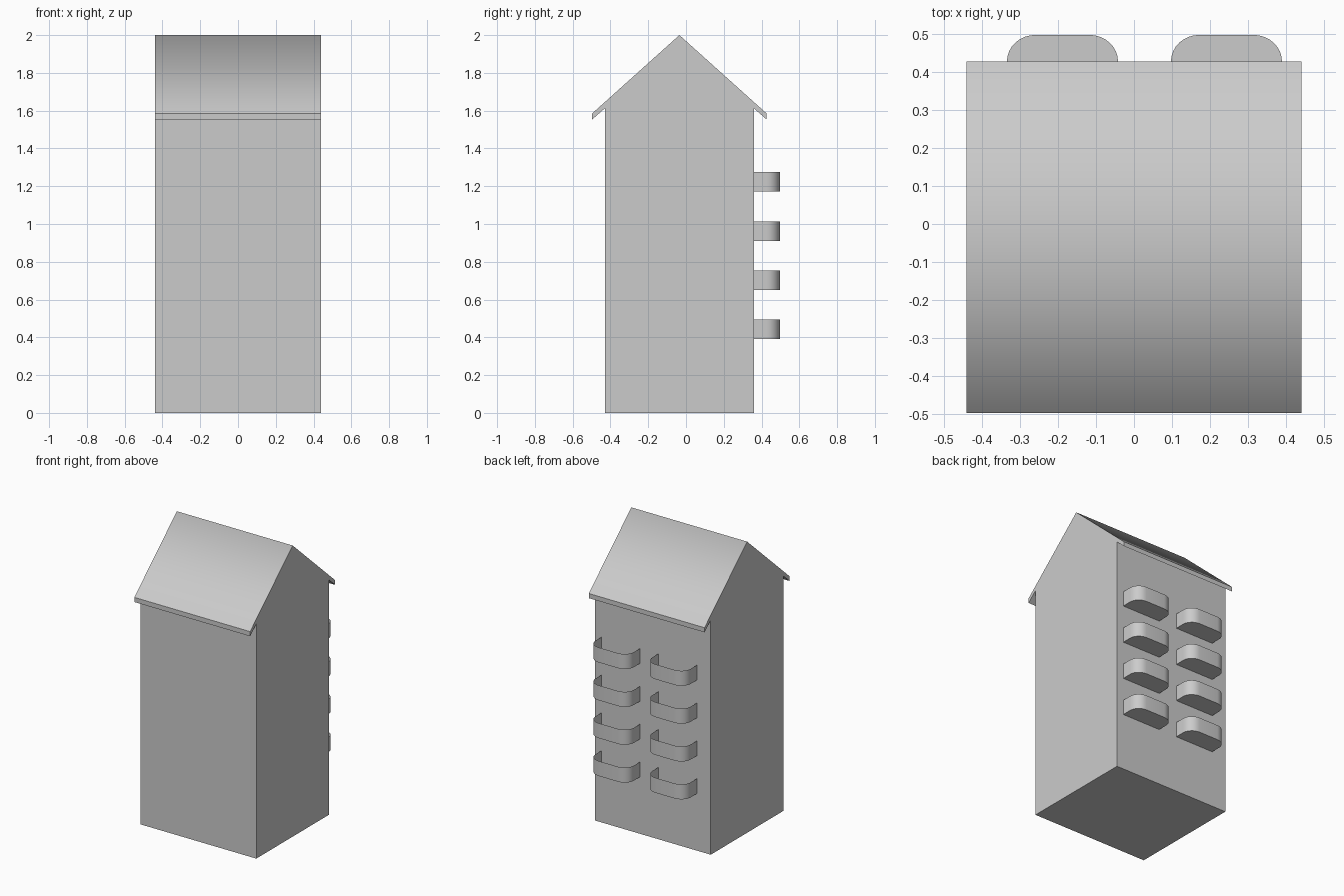
import bpy, bmesh, math

if "Cube" in bpy.data.objects:
    bpy.data.objects.remove(bpy.data.objects["Cube"])

HALF_W = 0.44          # half width of the house along x
BACK_Y = 0.36          # back wall


def make_object(name, bm):
    mesh = bpy.data.meshes.new(name)
    bm.to_mesh(mesh)
    bm.free()
    obj = bpy.data.objects.new(name, mesh)
    bpy.context.collection.objects.link(obj)
    return obj


# House: walls, overhanging eaves and gable roof as one side profile (y, z) swept along x
profile = [(-0.43, 0), (BACK_Y, 0), (BACK_Y, 1.612), (0.427, 1.553), (0.427, 1.585),
           (-0.035, 2.0), (-0.497, 1.585), (-0.497, 1.553), (-0.43, 1.612)]
bm = bmesh.new()
end = bm.faces.new([bm.verts.new((-HALF_W, y, z)) for y, z in profile])
swept = bmesh.ops.extrude_face_region(bm, geom=[end], use_keep_orig=True)["geom"]
for v in swept:
    if isinstance(v, bmesh.types.BMVert):
        v.co.x = HALF_W
bmesh.ops.recalc_face_normals(bm, faces=bm.faces)
# Only the two roof slopes blend softly across the ridge
for e in bm.edges:
    e.smooth = all(v.co.z > 1.99 for v in e.verts)
for f in bm.faces:
    f.smooth = f.normal.z > 0.3
make_object("house_body", bm)


# Balcony: thin rounded parapet open at the top, with a floor
def balcony(name, cx, z0, half=0.146, depth=0.137, height=0.103, rx=0.075, ry=0.07, steps=8):
    right = [(half, 0)]
    for i in range(steps + 1):
        a = math.pi / 2 * i / steps
        right.append((half - rx + rx * math.cos(a), depth - ry + ry * math.sin(a)))
    outline = right + [(-x, y) for x, y in reversed(right)]
    bm = bmesh.new()
    low = [bm.verts.new((cx + x, BACK_Y + y, z0)) for x, y in outline]
    top = [bm.verts.new((cx + x, BACK_Y + y, z0 + height)) for x, y in outline]
    floor = bm.faces.new(list(reversed(low)))
    for i in range(len(outline) - 1):
        wall = bm.faces.new((low[i], low[i + 1], top[i + 1], top[i]))
        wall.smooth = True
    for e in floor.edges:
        e.smooth = False
    make_object(name, bm)


# Two columns of four balconies on the back wall
for row in range(4):
    for side, cx in (("left", -0.188), ("right", 0.243)):
        balcony(f"balcony_{side}_{row + 1}", cx, 0.391 + 0.26 * row)
